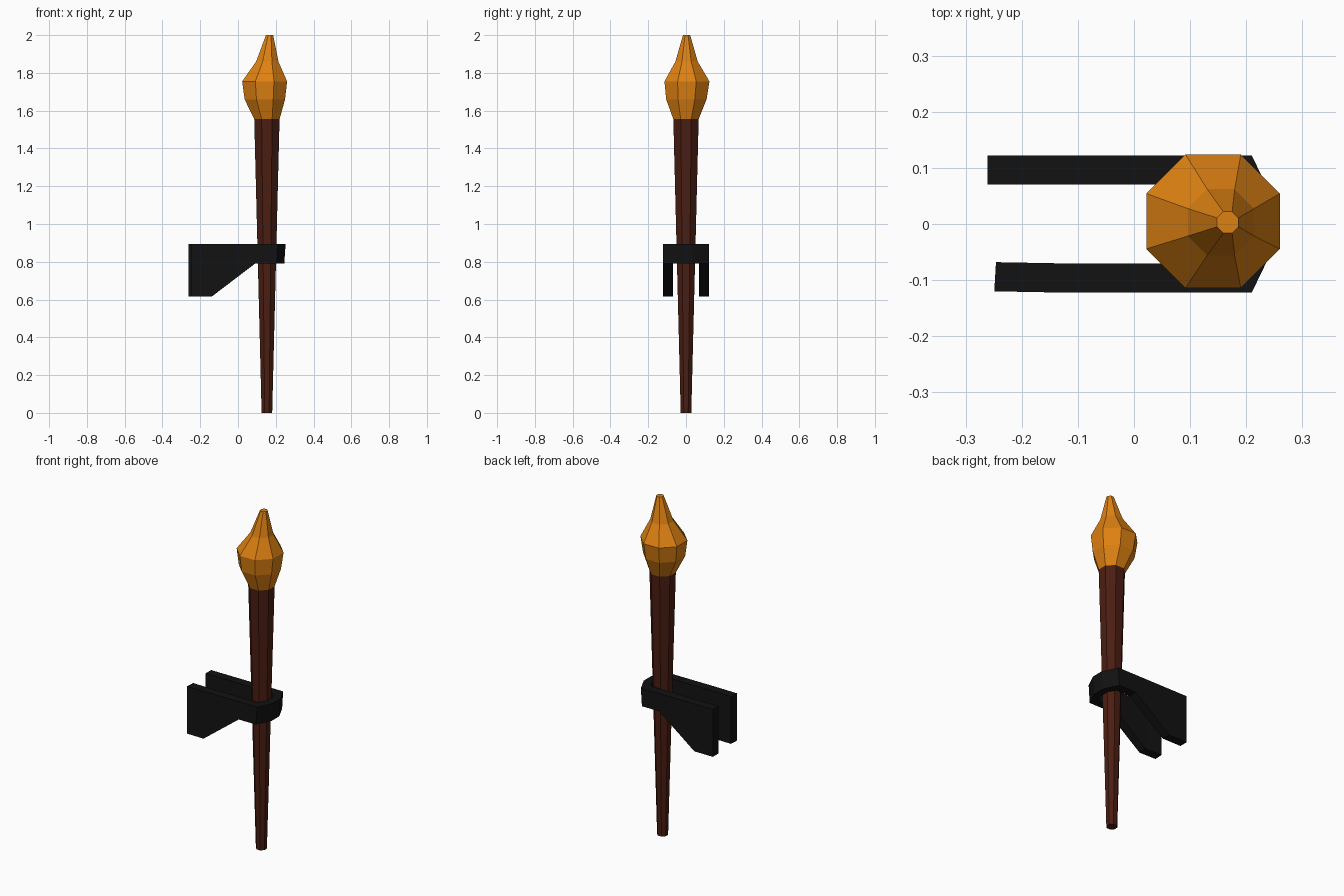
import bpy, bmesh, math

if "Cube" in bpy.data.objects:
    bpy.data.objects.remove(bpy.data.objects["Cube"])


def finish(name, bm, color):
    bmesh.ops.recalc_face_normals(bm, faces=bm.faces)
    me = bpy.data.meshes.new(name)
    bm.to_mesh(me)
    bm.free()
    mat = bpy.data.materials.new(name + "_material")
    mat.diffuse_color = (*color, 1)
    mat.use_nodes = True
    mat.node_tree.nodes["Principled BSDF"].inputs["Base Color"].default_value = mat.diffuse_color
    me.materials.append(mat)
    ob = bpy.data.objects.new(name, me)
    bpy.context.collection.objects.link(ob)
    return ob


def loft(bm, rings, closed=False):
    """Skin a list of point rings; cap the ends unless closed."""
    vs = [[bm.verts.new(p) for p in r] for r in rings]
    n = len(vs[0])
    for a, b in zip(vs, vs[1:]):
        for i in range(n):
            j = (i + 1) % n
            bm.faces.new((a[i], a[j], b[j], b[i]))
    bm.faces.new(vs[0][::-1])
    bm.faces.new(vs[-1])


def octagon(x, y, half, z):
    r = half / math.cos(math.pi / 8)
    return [(x + r * math.cos((k + 0.5) * math.pi / 4),
             y + r * math.sin((k + 0.5) * math.pi / 4), z) for k in range(8)]


# tapered eight-sided wooden handle
bm = bmesh.new()
loft(bm, [octagon(0.153, 0, 0.028, 0), octagon(0.153, 0, 0.067, 1.555)])
finish("handle", bm, (0.07, 0.013, 0.006))

# faceted flame: centre x, centre y, half width, height
bm = bmesh.new()
loft(bm, [octagon(*r) for r in [
    (0.153, 0.0, 0.067, 1.555), (0.142, 0.002, 0.107, 1.66),
    (0.141, 0.005, 0.119, 1.755), (0.155, 0.003, 0.059, 1.86),
    (0.167, 0.003, 0.019, 2.0)]])
finish("flame", bm, (0.73, 0.22, 0.006))

# U-shaped wall bracket: outer x, outer y, inner x, inner y, underside z
half = [(-0.261, 0.122, -0.261, 0.07, 0.615), (-0.14, 0.122, -0.14, 0.07, 0.615),
        (0.09, 0.122, 0.09, 0.07, 0.79), (0.21, 0.122, 0.18, 0.07, 0.79),
        (0.252, 0.035, 0.205, 0.03, 0.79)]
path = half + [(a, -b, c, -d, z) for a, b, c, d, z in reversed(half)]
path[-1] = (-0.249, -0.12, -0.246, -0.068, 0.615)
bm = bmesh.new()
loft(bm, [[(ox, oy, 0.895), (ix, iy, 0.895), (ix, iy, z),
           (ox - (0.007 if ox > 0.2 else 0), oy, z)] for ox, oy, ix, iy, z in path])
finish("wall_bracket", bm, (0.006, 0.006, 0.006))
